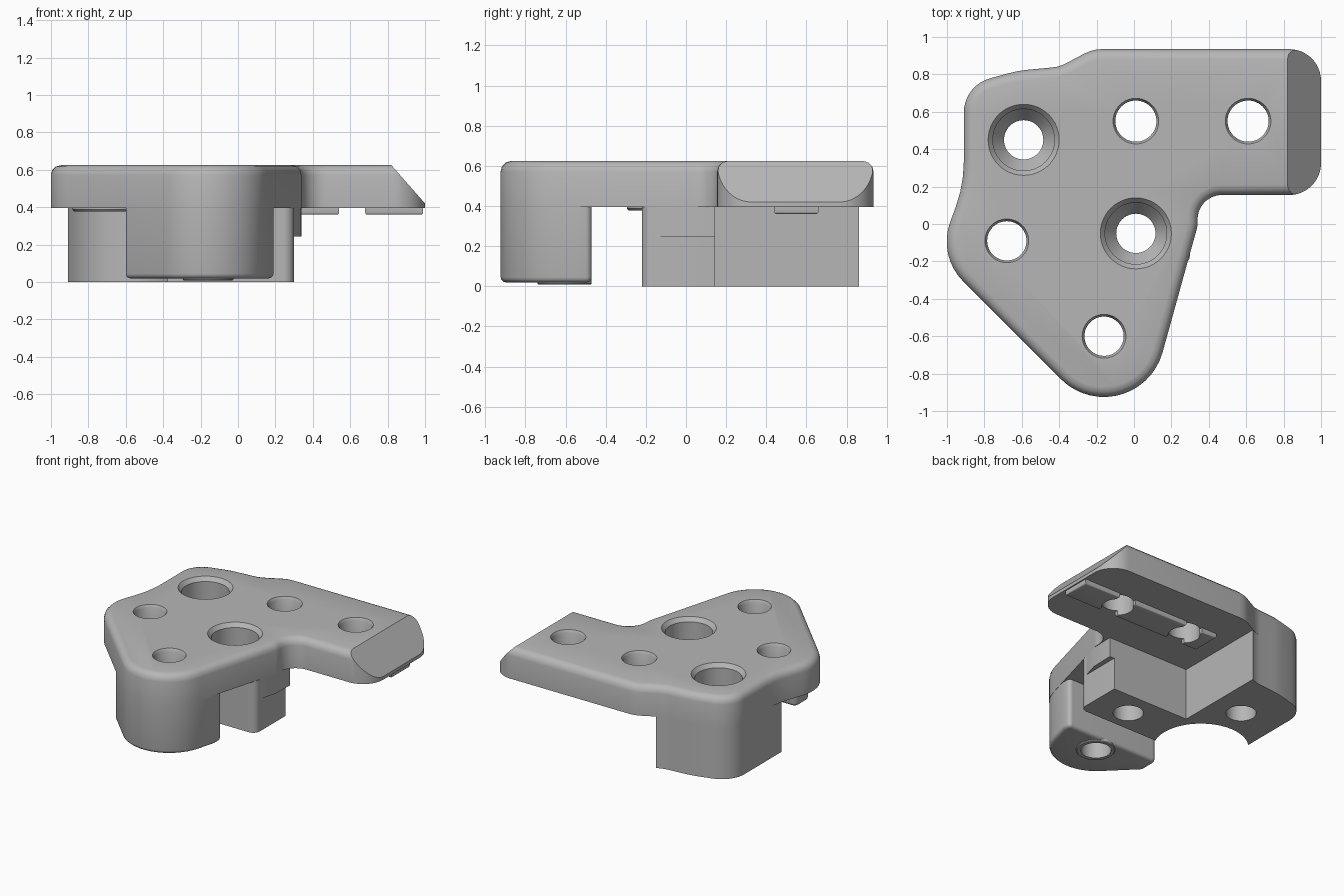
import bpy, bmesh, math
from mathutils import Vector

cube = bpy.data.objects.get("Cube")
if cube:
    bpy.data.objects.remove(cube, do_unlink=True)

grey = bpy.data.materials.new("plain grey")
grey.use_nodes = True
colour = (0.47, 0.47, 0.47, 1)
grey.diffuse_color = colour
grey.node_tree.nodes["Principled BSDF"].inputs["Base Color"].default_value = colour


def finish(name, bm):
    bmesh.ops.recalc_face_normals(bm, faces=bm.faces)
    mesh = bpy.data.meshes.new(name)
    bm.to_mesh(mesh)
    bm.free()
    mesh.materials.append(grey)
    ob = bpy.data.objects.new(name, mesh)
    bpy.context.collection.objects.link(ob)
    return ob


def rounded(corners):
    """Round each corner (x, y, radius) of a polygon."""
    points = []
    for i, (x, y, r) in enumerate(corners):
        p = Vector((x, y))
        if r == 0:
            points.append(p)
            continue
        a = (Vector(corners[i - 1][:2]) - p).normalized()
        b = (Vector(corners[(i + 1) % len(corners)][:2]) - p).normalized()
        half = a.angle(b) / 2
        centre = p + (a + b).normalized() * r / math.sin(half)
        start = p + a * r / math.tan(half) - centre
        end = p + b * r / math.tan(half) - centre
        turn = math.pi - 2 * half
        steps = max(2, round(turn / math.radians(8)))
        for k in range(steps + 1):
            t = turn * k / steps
            points.append(centre + (start * math.sin(turn - t) + end * math.sin(t)) / math.sin(turn))
    return points


def prism(name, corners, low, high, bevel=0, bevel_z=None, slope=None):
    bm = bmesh.new()
    face = bm.faces.new([bm.verts.new((p.x, p.y, low)) for p in rounded(corners)])
    grown = bmesh.ops.extrude_face_region(bm, geom=[face], use_keep_orig=True)
    bmesh.ops.translate(bm, vec=(0, 0, high - low),
                        verts=[v for v in grown["geom"] if isinstance(v, bmesh.types.BMVert)])
    bmesh.ops.recalc_face_normals(bm, faces=bm.faces)
    if bevel:
        rim = [e for e in bm.edges if all(abs(v.co.z - bevel_z) < 1e-4 for v in e.verts)]
        bmesh.ops.bevel(bm, geom=rim, offset=bevel, segments=3, profile=0.5,
                        affect='EDGES', clamp_overlap=False)
    if slope:
        bmesh.ops.bisect_plane(bm, geom=bm.verts[:] + bm.edges[:] + bm.faces[:],
                               plane_co=slope[0], plane_no=slope[1], clear_outer=True)
        bmesh.ops.holes_fill(bm, edges=[e for e in bm.edges if e.is_boundary], sides=0)
    return finish(name, bm)


def box(name, x0, x1, y0, y1, low, high, bevel):
    return prism(name, [(x1, y1, 0), (x1, y0, 0), (x0, y0, 0), (x0, y1, 0)], low, high, bevel, low)


def turned(name, x, y, profile, sides=48):
    """Solid of revolution from (radius, height) pairs, closed at both ends."""
    bm = bmesh.new()
    rings = [[bm.verts.new((x + r * math.cos(math.tau * k / sides),
                            y + r * math.sin(math.tau * k / sides), z)) for k in range(sides)]
             for r, z in profile]
    for a, b in zip(rings, rings[1:]):
        for k in range(sides):
            n = (k + 1) % sides
            bm.faces.new((a[k], a[n], b[n], b[k]))
    bm.faces.new(rings[0])
    bm.faces.new(rings[-1])
    return finish(name, bm)


def cut(ob, cutters):
    for c in cutters:
        mod = ob.modifiers.new("cut", 'BOOLEAN')
        mod.operation = 'DIFFERENCE'
        mod.solver = 'EXACT'
        mod.object = c
        bpy.context.view_layer.objects.active = ob
        bpy.ops.object.modifier_apply(modifier=mod.name)


TOP, UNDER = 0.625, 0.395

# Top plate: body with two lobes, and an arm with a sloping end
back_left = [(-0.40, 0.84, 0.2), (-0.62, 0.82, 0.6), (-0.91, 0.74, 0.19)]
plate = prism("top_plate", [
    (1.0, 0.935, 0.17), (1.0, 0.155, 0.17), (0.34, 0.155, 0.13), (0.34, -0.01, 0.12),
    (0.004, -1.224, 0.325), (-1.049, -0.171, 0.30), (-0.91, 0.21, 0.7),
    *reversed(back_left), (-0.22, 0.935, 0.2)],
    UNDER, TOP, 0.055, TOP, ((0.82, 0, TOP), (0.205, 0, 0.18)))

# L-shaped block below the body, and its overhanging step
block = prism("main_block", [
    (0.30, 0.145, 0), (0.30, -0.22, 0.055), (-0.91, -0.22, 0),
    *reversed(back_left), (-0.35, 0.862, 0), (-0.35, 0.145, 0)], 0, UNDER)
step = prism("side_step", [
    (0.34, 0.145, 0), (0.335, -0.03, 0), (0.297, -0.165, 0),
    (0.15, -0.165, 0), (0.15, 0.145, 0)], 0.245, UNDER)

# Front leg with a low boss under it
leg = prism("front_leg", [
    (0.19, -0.47, 0.03), (0.19, -0.545, 0), (0.004, -1.224, 0.325),
    (-0.60, -0.62, 0.04), (-0.60, -0.47, 0.04)], 0.02, UNDER, 0.025, 0.02)
leg_boss = turned("leg_boss", -0.16, -0.605, [(0.13, 0.008), (0.135, 0.014), (0.135, 0.04)])
side_boss = turned("side_boss", -0.68, -0.09, [(0.195, 0.378), (0.205, 0.388), (0.205, 0.41)])

# Locating ribs under the arm
ribs = [box("arm_rib", a, b, 0.44, 0.66, 0.36, UNDER, 0.012)
        for a, b in ((-0.19, -0.06), (0.08, 0.54), (0.68, 0.99))]

# Cutters: plain holes, countersunk holes and the clearance round the side hole
plain = [turned("hole_cutter", x, y, [(r, -0.1), (r, 0.605), (r + 0.012, TOP), (r + 0.012, 0.7)])
         for x, y, r in ((0.01, 0.55, 0.11), (0.61, 0.55, 0.11), (-0.68, -0.09, 0.105), (-0.16, -0.6, 0.105))]
sunk = [turned("countersink_cutter", x, y, [(0.105, -0.1), (0.105, 0.34), (0.165, 0.42),
                                            (0.165, 0.595), (0.19, TOP), (0.19, 0.7)])
        for x, y in ((-0.59, 0.45), (0.01, -0.05))]
clearance = turned("clearance_cutter", -0.68, -0.09, [(0.33, -0.1), (0.33, 0.5)])

cut(plate, plain + sunk)
cut(block, sunk + [clearance])
cut(step, [sunk[1]])
cut(leg, [plain[3]])
cut(leg_boss, [plain[3]])
cut(side_boss, [plain[2]])
for rib in ribs:
    cut(rib, plain[:2])
for c in plain + sunk + [clearance]:
    bpy.data.objects.remove(c, do_unlink=True)

# Smooth shading with sharp edges kept
bpy.ops.object.select_all(action='DESELECT')
for ob in [plate, block, step, leg, leg_boss, side_boss] + ribs:
    ob.select_set(True)
bpy.context.view_layer.objects.active = plate
bpy.ops.object.shade_smooth_by_angle(angle=math.radians(32))
